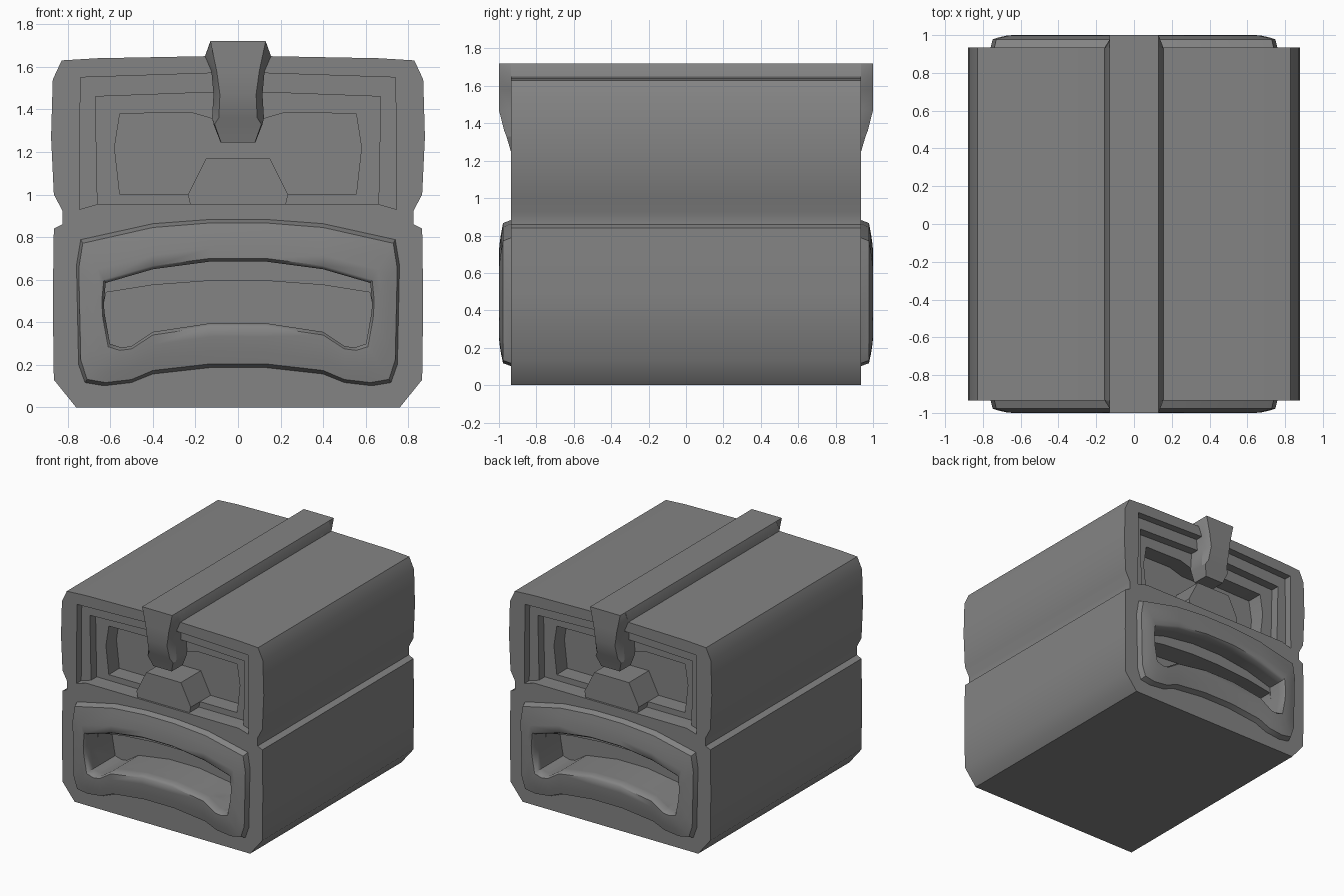
import bpy

if "Cube" in bpy.data.objects:
    bpy.data.objects.remove(bpy.data.objects["Cube"])


def finish(name, verts, faces, mirror_y=False):
    """Make an object, optionally mirrored to the rear end, with clean normals."""
    me = bpy.data.meshes.new(name)
    me.from_pydata(verts, [], faces)
    ob = bpy.data.objects.new(name, me)
    bpy.context.collection.objects.link(ob)
    bpy.ops.object.select_all(action='DESELECT')
    ob.select_set(True)
    bpy.context.view_layer.objects.active = ob
    bpy.ops.object.mode_set(mode='EDIT')
    bpy.ops.mesh.select_all(action='SELECT')
    bpy.ops.mesh.normals_make_consistent(inside=False)
    bpy.ops.object.mode_set(mode='OBJECT')
    if mirror_y:
        m = ob.modifiers.new("ends", 'MIRROR')
        m.use_axis = (False, True, False)
        m.use_mirror_merge = False
        bpy.ops.object.modifier_apply(modifier=m.name)
    return ob


def loft(name, rings, caps=True, mirror_y=False):
    """Bridge equal-length closed rings of 3D points."""
    n = len(rings[0])
    verts = [p for r in rings for p in r]
    faces = [(k * n + i, k * n + (i + 1) % n, (k + 1) * n + (i + 1) % n, (k + 1) * n + i)
             for k in range(len(rings) - 1) for i in range(n)]
    if caps:
        faces += [tuple(range(n)), tuple(range((len(rings) - 1) * n, len(rings) * n))]
    return finish(name, verts, faces, mirror_y)


def ring(half, y):
    """Right half profile (x, z), bottom to top, mirrored into a full ring."""
    return [(x, y, z) for x, z in half] + [(-x, y, z) for x, z in reversed(half)]


def prism(name, half, y0, y1, mirror_y=False):
    return loft(name, [ring(half, y0), ring(half, y1)], True, mirror_y)


def cut(target, cutter):
    m = target.modifiers.new("cut", 'BOOLEAN')
    m.operation = 'DIFFERENCE'
    m.solver = 'EXACT'
    m.object = cutter
    bpy.context.view_layer.objects.active = target
    bpy.ops.object.modifier_apply(modifier=m.name)
    bpy.data.objects.remove(cutter)


# Long body with waist groove
END = 0.935
body = prism("body", [(.76, 0), (.865, .13), (.87, .5), (.865, .84), (.825, .86), (.825, .925),
                      (.865, 1.0), (.878, 1.27), (.87, 1.54), (.828, 1.63), (.66, 1.64),
                      (.13, 1.65)], -END, END)

# Stepped recess in each upper end
steps = [
    ([(.66, .955), (.745, .93), (.74, 1.55), (.13, 1.57)], .06),
    ([(.66, .955), (.67, 1.46), (.13, 1.48)], .13),
    ([(.555, 1.0), (.58, 1.22), (.555, 1.38), (.22, 1.385), (.1, 1.35)], .26),
]
for half, depth in steps:
    cut(body, prism("cutter", half, -1.1, -END + depth, True))

# Handle opening in each lower end: shallow upper wall, deeper lower slot
outer = [(.13, .185), (.4, .155), (.5, .115), (.63, .10), (.72, .115), (.75, .2),
         (.76, .67), (.74, .79), (.4, .865), (.13, .885)]
inner = [(.13, .38), (.4, .34), (.5, .275), (.555, .268), (.61, .285), (.635, .42),
         (.64, .5), (.63, .60), (.4, .665), (.13, .70)]


def between(t):
    return [(a + (c - a) * t, b + (d - b) * t) for (a, b), (c, d) in zip(outer, inner)]


opening = between(1.08)
cut(body, prism("cutter", opening, -1.1, -.84, True))
cut(body, prism("cutter", opening[:7] + [(.62, .54), (.4, .575), (.13, .595)], -.95, -.66, True))

# Raised handle surrounds
handle = loft("handle_surround",
              [ring(between(t), y) for t, y in
               [(0, -.93), (.1, -.978), (.4, -.989), (.75, -.998), (1, -1)]]
              + [ring(opening, -.98), ring(opening, -.93)], False, True)

# Top strap running front to back
strap = prism("top_strap", [(.155, 1.6), (.155, 1.65), (.13, 1.72)], -END, END)

# Hooked clips at both ends of the strap: z, front y, front half width, side y, side half width
rows = [(1.72, -1, .13, -.93, .13), (1.65, -1, .115, -.935, .155), (1.58, -1, .10, -.935, .125),
        (1.47, -1, .085, -.935, .115), (1.36, -.972, .09, -.935, .122),
        (1.33, -.96, .11, -.93, .115), (1.245, -.935, .08, -.9, .082)]
clip = loft("strap_clip",
            [[(-f, yf, z), (f, yf, z), (s, ys, z), (s, -.8, z), (-s, -.8, z), (-s, ys, z)]
             for z, yf, f, ys, s in rows], True, True)

# Catch block standing in each recess
catch = prism("catch_block", [(.22, .94), (.225, .955), (.235, 1.0), (.15, 1.17)], -.92, -.66, True)

# Dark grey finish; soft curves, crisp edges
grey = bpy.data.materials.new("dark_grey")
grey.diffuse_color = (.23, .23, .23, 1)
grey.use_nodes = True
grey.node_tree.nodes["Principled BSDF"].inputs["Base Color"].default_value = grey.diffuse_color
for ob, angle in ((body, .75), (handle, .95), (strap, .5), (clip, .5), (catch, .5)):
    ob.data.materials.clear()
    ob.data.materials.append(grey)
    bpy.ops.object.select_all(action='DESELECT')
    ob.select_set(True)
    bpy.context.view_layer.objects.active = ob
    bpy.ops.object.shade_smooth_by_angle(angle=angle)
